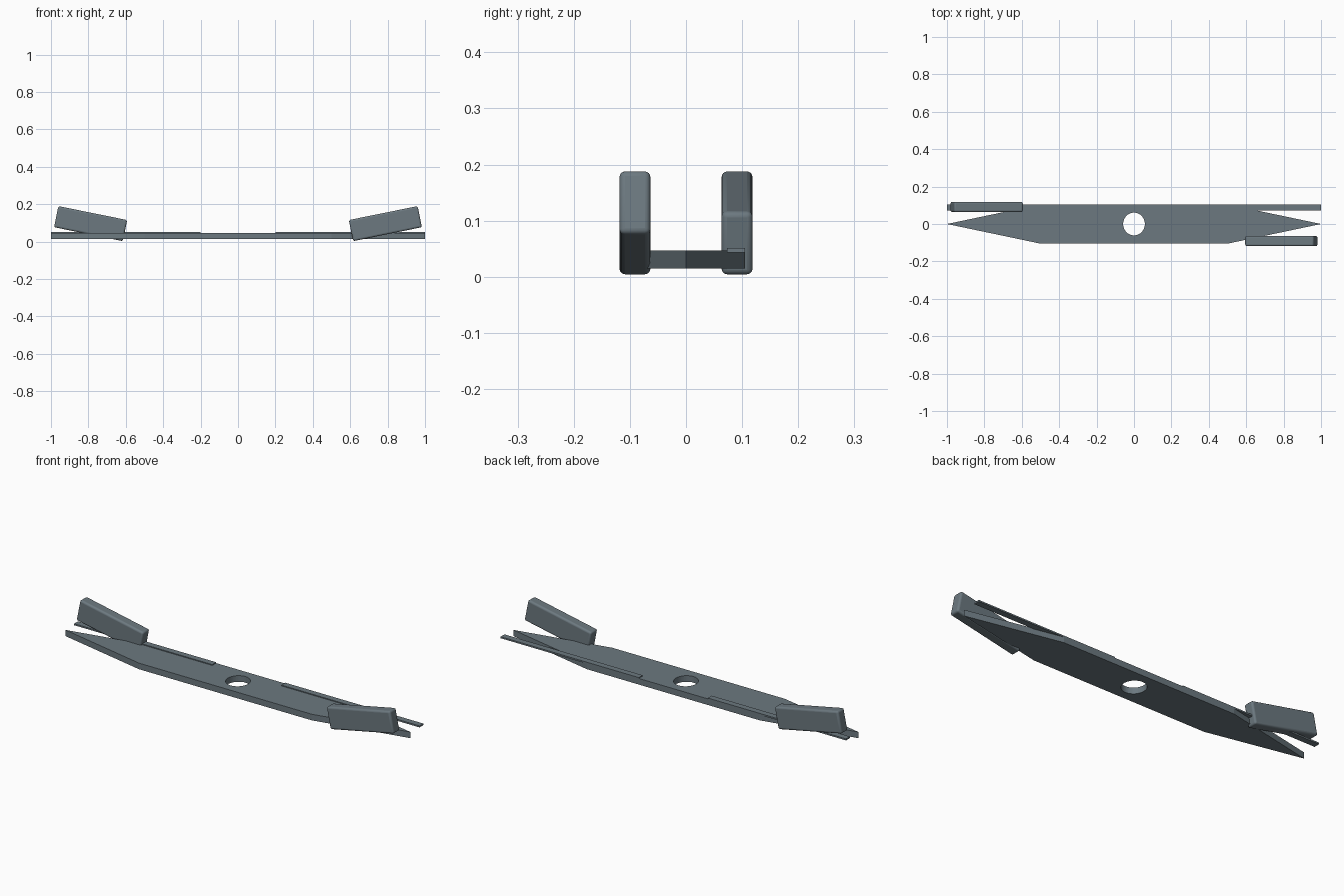
import bpy, bmesh, math

if "Cube" in bpy.data.objects:
    bpy.data.objects.remove(bpy.data.objects["Cube"])

steel = bpy.data.materials.new("slate_steel")
steel.diffuse_color = (0.15, 0.19, 0.215, 1)
steel.use_nodes = True
steel.node_tree.nodes["Principled BSDF"].inputs["Base Color"].default_value = steel.diffuse_color


def add_object(name, bm):
    bmesh.ops.recalc_face_normals(bm, faces=bm.faces)
    mesh = bpy.data.meshes.new(name)
    bm.to_mesh(mesh)
    bm.free()
    mesh.materials.append(steel)
    obj = bpy.data.objects.new(name, mesh)
    bpy.context.collection.objects.link(obj)
    return obj


def box(name, center, size, tilt=0, bevel=0):
    bm = bmesh.new()
    bmesh.ops.create_cube(bm, size=1)
    bmesh.ops.scale(bm, vec=size, verts=bm.verts)
    obj = add_object(name, bm)
    obj.location = center
    obj.rotation_euler.y = tilt
    if bevel:
        mod = obj.modifiers.new("rounded_edges", "BEVEL")
        mod.width, mod.segments = bevel, 4
        bpy.context.view_layer.objects.active = obj
        obj.select_set(True)
        bpy.ops.object.shade_smooth_by_angle(angle=math.radians(35))
        obj.select_set(False)
    return obj


# Pointed blade plate with a through hole
Z0, Z1 = 0.015, 0.047
outline = [(-1, 0), (-0.5, -0.105), (0.5, -0.105), (1, 0), (0.5, 0.105), (-0.5, 0.105)]
N = 48
hole = [(0.058 * math.cos(2 * math.pi * i / N), 0.061 * math.sin(2 * math.pi * i / N)) for i in range(N)]
bm = bmesh.new()
edges = []
for loop in (outline, hole):
    vs = [bm.verts.new((x, y, Z0)) for x, y in loop]
    edges += [bm.edges.new((vs[i - 1], vs[i])) for i in range(len(vs))]
bmesh.ops.triangle_fill(bm, edges=edges, use_beauty=True)
ext = bmesh.ops.extrude_face_region(bm, geom=bm.faces[:], use_keep_orig=True)
bmesh.ops.translate(bm, vec=(0, 0, Z1 - Z0),
                    verts=[g for g in ext["geom"] if isinstance(g, bmesh.types.BMVert)])
add_object("blade_plate", bm)

# Cutting edge strips along the back and upturned lift wings on opposite corners
for side, label in ((1, "right"), (-1, "left")):
    box("cutting_edge_" + label, (side * 0.6, 0.089, 0.0475), (0.8, 0.032, 0.008))
    box("lift_wing_" + label, (side * 0.788, side * -0.091, 0.096),
        (0.375, 0.055, 0.115), tilt=-side * 0.2, bevel=0.01)
